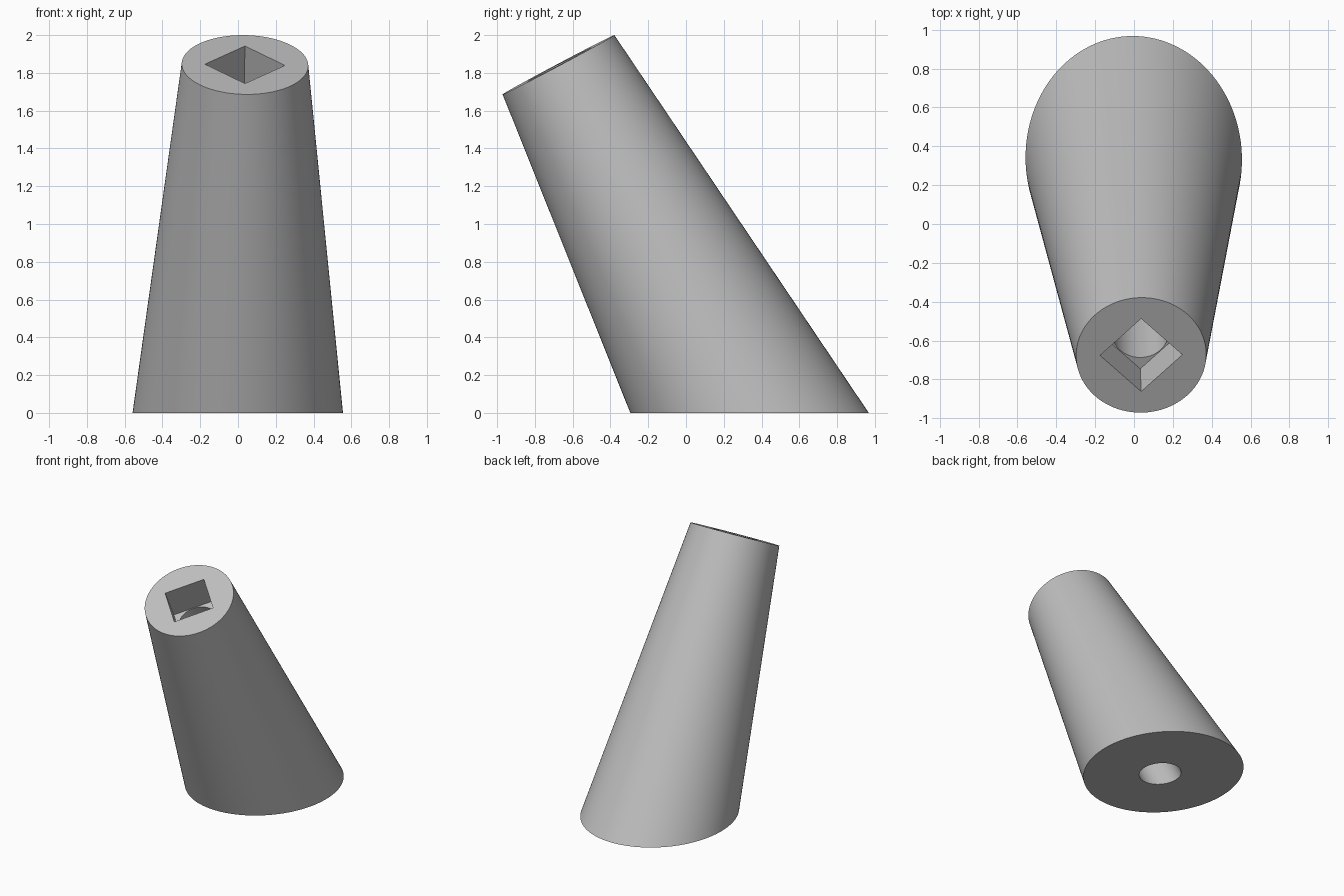
import bpy, bmesh, math
from mathutils import Vector

cube = bpy.data.objects.get("Cube")
if cube:
    bpy.data.objects.remove(cube, do_unlink=True)

N = 128
TOP_RADIUS, TAPER = 0.335, 0.106
SOCKET_DIAGONAL, SOCKET_DEPTH = 0.212, 0.25
BORE_RADIUS = 0.146

# Leaning axis and the plane square to it
top = Vector((0.037, -0.675, 1.843))
axis = Vector((0.037, -0.976, 1.843)).normalized()
across = (Vector((1, 0, 0)) - axis * axis.x).normalized()
up = axis.cross(across)
apex = top + axis * (TOP_RADIUS / TAPER)
angles = [2 * math.pi * i / N for i in range(N)]


def ring(centre, radius):
    return [centre + (across * math.cos(a) + up * math.sin(a)) * radius(a) for a in angles]


def to_ground(points, direction):
    return [p - direction(p) * (p.z / direction(p).z) for p in points]


def diamond(a):
    return SOCKET_DIAGONAL / (abs(math.cos(a)) + abs(math.sin(a)))


# Outer cone, square socket and round bore as one closed chain of rings
floor = top - axis * SOCKET_DEPTH
rim = ring(top, lambda a: TOP_RADIUS)
bore = ring(floor, lambda a: BORE_RADIUS)
rings = [
    to_ground(rim, lambda p: apex - p),
    rim,
    ring(top, diamond),
    ring(floor, diamond),
    bore,
    to_ground(bore, lambda p: axis),
]

bm = bmesh.new()
loops = [[bm.verts.new(p) for p in r] for r in rings]
for k, lower in enumerate(loops):
    upper = loops[(k + 1) % len(loops)]
    for i in range(N):
        j = (i + 1) % N
        bm.faces.new((lower[i], lower[j], upper[j], upper[i]))
bmesh.ops.recalc_face_normals(bm, faces=bm.faces)
mesh = bpy.data.meshes.new("tapered_leg")
bm.to_mesh(mesh)
bm.free()

leg = bpy.data.objects.new("tapered_leg", mesh)
bpy.context.collection.objects.link(leg)

# Plain grey material
grey = bpy.data.materials.new("plain grey")
grey.use_nodes = True
colour = (0.52, 0.52, 0.52, 1)
grey.diffuse_color = colour
grey.node_tree.nodes["Principled BSDF"].inputs["Base Color"].default_value = colour
mesh.materials.append(grey)

bpy.ops.object.select_all(action="DESELECT")
leg.select_set(True)
bpy.context.view_layer.objects.active = leg
bpy.ops.object.shade_smooth_by_angle(angle=math.radians(30))
